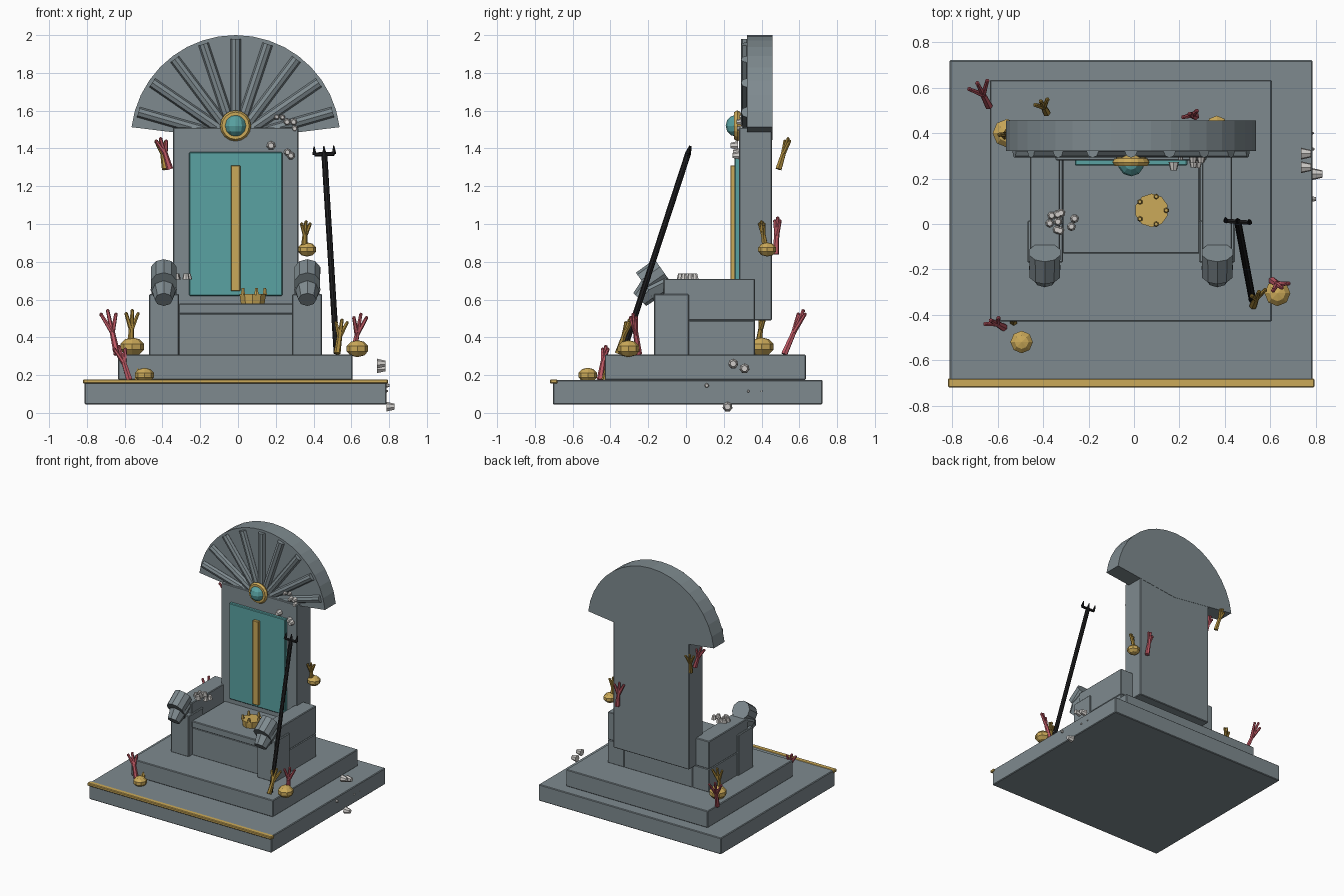
import bpy, bmesh, math, random
from mathutils import Vector, Matrix

if "Cube" in bpy.data.objects:
    bpy.data.objects.remove(bpy.data.objects["Cube"])

random.seed(4)

def mat(name, r, g, b):
    m = bpy.data.materials.new(name)
    m.diffuse_color = (r, g, b, 1)
    m.use_nodes = True
    m.node_tree.nodes["Principled BSDF"].inputs["Base Color"].default_value = m.diffuse_color
    return m

STONE = mat("sea stone", .21, .255, .275)
TEAL = mat("teal inlay", .10, .36, .36)
GOLD = mat("gold", .60, .40, .10)
OCHRE = mat("ochre coral", .40, .25, .045)
RED = mat("red coral", .53, .10, .13)
BLACK = mat("black iron", .012, .012, .013)
SHELL = mat("barnacle white", .62, .60, .58)

def finish(bm, name, material, bevel=0):
    bmesh.ops.recalc_face_normals(bm, faces=bm.faces)
    me = bpy.data.meshes.new(name)
    bm.to_mesh(me)
    bm.free()
    me.materials.append(material)
    ob = bpy.data.objects.new(name, me)
    bpy.context.collection.objects.link(ob)
    if bevel:
        b = ob.modifiers.new("bevel", 'BEVEL')
        b.width, b.segments = bevel, 1
    return ob

def box(name, x, y, z, material=STONE, bevel=.005):
    bm = bmesh.new()
    c = [(a + b) / 2 for a, b in (x, y, z)]
    s = [b - a for a, b in (x, y, z)]
    bmesh.ops.create_cube(bm, size=1, matrix=Matrix.Translation(c) @ Matrix.Diagonal((*s, 1)))
    return finish(bm, name, material, bevel)

def add_rod(bm, a, b, r1, r2, n=6):
    a, b = Vector(a), Vector(b)
    d = b - a
    m = Matrix.Translation((a + b) / 2) @ d.to_track_quat('Z', 'Y').to_matrix().to_4x4()
    bmesh.ops.create_cone(bm, cap_ends=True, segments=n, radius1=r1, radius2=r2, depth=d.length, matrix=m)

def rod(name, a, b, r1, r2, n, material):
    bm = bmesh.new()
    add_rod(bm, a, b, r1, r2, n)
    return finish(bm, name, material)

# stepped plinth with gold front trim
box("lower_step", (-.812, .787), (-.705, .722), (.045, .175))
box("upper_step", (-.635, .607), (-.43, .635), (.175, .308))
box("gold_trim", (-.82, .795), (-.72, -.68), (.155, .178), GOLD)

# seat and arms
box("seat_base", (-.315, .29), (-.125, .365), (.305, .525))
box("seat_slab", (-.315, .29), (-.13, .30), (.525, .578))
CX = -.013
for s, side in ((-1, "left"), (1, "right")):
    def xs(a, b):
        return tuple(sorted((CX + s * a, CX + s * b)))
    box(side + "_arm_post", xs(.30, .457), (-.17, .015), (.305, .63))
    box(side + "_arm_rest", xs(.312, .445), (-.12, .365), (.49, .71))
    box(side + "_arm_skirt", xs(.30, .445), (0, .365), (.305, .49))
    x = CX + s * .38
    rod(side + "_arm_head", (x, -.125, .755), (x, -.225, .685), .072, .07, 10, STONE)
    rod(side + "_arm_neck", (x, -.10, .70), (x, -.20, .65), .06, .07, 8, STONE)
    rod(side + "_arm_snout", (x, -.185, .66), (x, -.245, .60), .066, .048, 8, STONE)

# backrest with inlay
box("backrest", (-.345, .32), (.28, .455), (.49, 1.51))
box("teal_panel", (-.26, .235), (.257, .285), (.62, 1.38), TEAL)
box("gold_strip", (-.038, .012), (.235, .26), (.645, 1.31), GOLD, .003)

# shell fan crest: a sector plate with radiating ribs
FZ = 1.445
bm = bmesh.new()
arc = [math.radians(7 + 166 * i / 18) for i in range(19)]
pts = [(CX, FZ)] + [(CX + .555 * math.cos(a), FZ + .555 * math.sin(a)) for a in arc]
f = bm.faces.new([bm.verts.new((x, .322, z)) for x, z in pts])
ext = bmesh.ops.extrude_face_region(bm, geom=[f])
bmesh.ops.translate(bm, vec=(0, .135, 0), verts=[v for v in ext["geom"] if isinstance(v, bmesh.types.BMVert)])
finish(bm, "fan_crest", STONE)
bm = bmesh.new()
for k in range(-4, 5):
    d = Vector((math.sin(math.radians(18.5 * k)), 0, math.cos(math.radians(18.5 * k))))
    c = Vector((CX, .32, FZ))
    add_rod(bm, c + d * .08, c + d * .535, .028, .028, 8)
finish(bm, "fan_ribs", STONE)

# crest jewel in a gold ring
bpy.ops.mesh.primitive_torus_add(major_segments=16, minor_segments=6, major_radius=.062, minor_radius=.02,
                                 location=(CX, .272, 1.52), rotation=(math.pi / 2, 0, 0))
ring = bpy.context.object
ring.name = "jewel_ring"
ring.data.materials.append(GOLD)
rod("jewel_mount", (CX, .27, 1.52), (CX, .33, 1.52), .065, .065, 12, GOLD)
bm = bmesh.new()
bmesh.ops.create_uvsphere(bm, u_segments=10, v_segments=6, radius=.058, matrix=Matrix.Translation((CX, .268, 1.52)))
finish(bm, "jewel", TEAL)

# crown lying on the seat
bm = bmesh.new()
c = Vector((.078, .06, .58))
add_rod(bm, c, c + Vector((0, 0, .05)), .066, .074, 10)
for k in range(5):
    a = math.radians(72 * k)
    p = c + Vector((.064 * math.cos(a), .064 * math.sin(a), .045))
    add_rod(bm, p, p + Vector((0, 0, .035)), .013, .008, 6)
finish(bm, "crown", GOLD)

# trident leaning on the plinth
bm = bmesh.new()
foot, head = Vector((.522, -.335, .315)), Vector((.457, .01, 1.37))
up = (head - foot).normalized()
add_rod(bm, foot, head, .016, .016, 8)
side = Vector((.052, -.004, .002))
add_rod(bm, head - side, head + side, .011, .011)
for k in (-1, 0, 1):
    add_rod(bm, head + side * k, head + side * k + up * .045, .012, .003)
finish(bm, "trident", BLACK)

# branching corals
def coral(name, base, tip, material, r=.018):
    bm = bmesh.new()
    base, tip = Vector(base), Vector(tip)
    d = tip - base
    mid = base + d * .55
    add_rod(bm, base, mid, r, r * .75)
    out = Vector((.22, .1, 0)) * d.length
    for k in (-1, 0, 1):
        e = tip + out * k * .7 - d * .08 * abs(k)
        add_rod(bm, mid - d * .06, e, r * .7, r * .5)
        bmesh.ops.create_icosphere(bm, subdivisions=1, radius=r * .6, matrix=Matrix.Translation(e))
    finish(bm, name, material)

for i, (a, b) in enumerate([
        ((-.64, .52, .31), (-.69, .62, .54)), ((-.575, -.455, .175), (-.63, -.425, .35)),
        ((.61, -.25, .31), (.65, -.28, .52)), ((-.36, .40, 1.29), (-.41, .40, 1.45)),
        ((.27, .475, .84), (.245, .485, 1.03))]):
    coral(f"red_coral_{i + 1}", a, b, RED)
for i, (a, b) in enumerate([
        ((-.57, .38, .34), (-.56, .41, .54)), ((.525, -.36, .315), (.55, -.30, .49)),
        ((-.53, -.43, .175), (-.53, -.41, .27)), ((.35, .42, .87), (.36, .40, 1.01)),
        ((-.385, .49, 1.29), (-.41, .54, 1.45))]):
    coral(f"ochre_coral_{i + 1}", a, b, OCHRE)

# rounded gold sea pods
for i, (x, y, z, r) in enumerate([(-.56, .40, .35, .066), (.632, -.305, .34, .06),
                                  (-.495, -.52, .20, .052), (.365, .43, .865, .05)]):
    bm = bmesh.new()
    bmesh.ops.create_uvsphere(bm, u_segments=8, v_segments=5, radius=r,
                              matrix=Matrix.Translation((x, y, z)) @ Matrix.Diagonal((1, 1, .75, 1)))
    finish(bm, f"sea_pod_{i + 1}", GOLD)

# barnacles: small truncated cones growing along a surface normal
def barnacles(name, spots, normal):
    bm = bmesh.new()
    n = Vector(normal)
    for x, y, z, r in spots:
        p = Vector((x, y, z))
        add_rod(bm, p - n * r * .5, p + n * r * 1.1, r, r * .6, 7)
    finish(bm, name, SHELL)

barnacles("arm_barnacles", [(-.33 + .05 * math.cos(k * 2.4) * (k % 3) / 1.5 + random.uniform(-.01, .01),
                             .01 + .04 * math.sin(k * 2.4), .715, .02) for k in range(9)], (0, 0, 1))
barnacles("fan_barnacles", [(.205, .30, 1.567, .016), (.26, .29, 1.54, .02), (.295, .29, 1.54, .02),
                            (.30, .29, 1.505, .018), (.235, .31, 1.565, .015)], (0, -1, 0))
barnacles("back_barnacles", [(.175, .262, 1.415, .024), (.262, .27, 1.38, .02), (.28, .27, 1.362, .022)], (0, -1, 0))
barnacles("step_barnacles", [(.75, .25, .26, .027), (.75, .31, .235, .027), (.80, .22, .032, .027),
                             (.786, .11, .145, .014), (.786, .33, .115, .008), (.786, .40, .115, .006)], (1, 0, 0))
